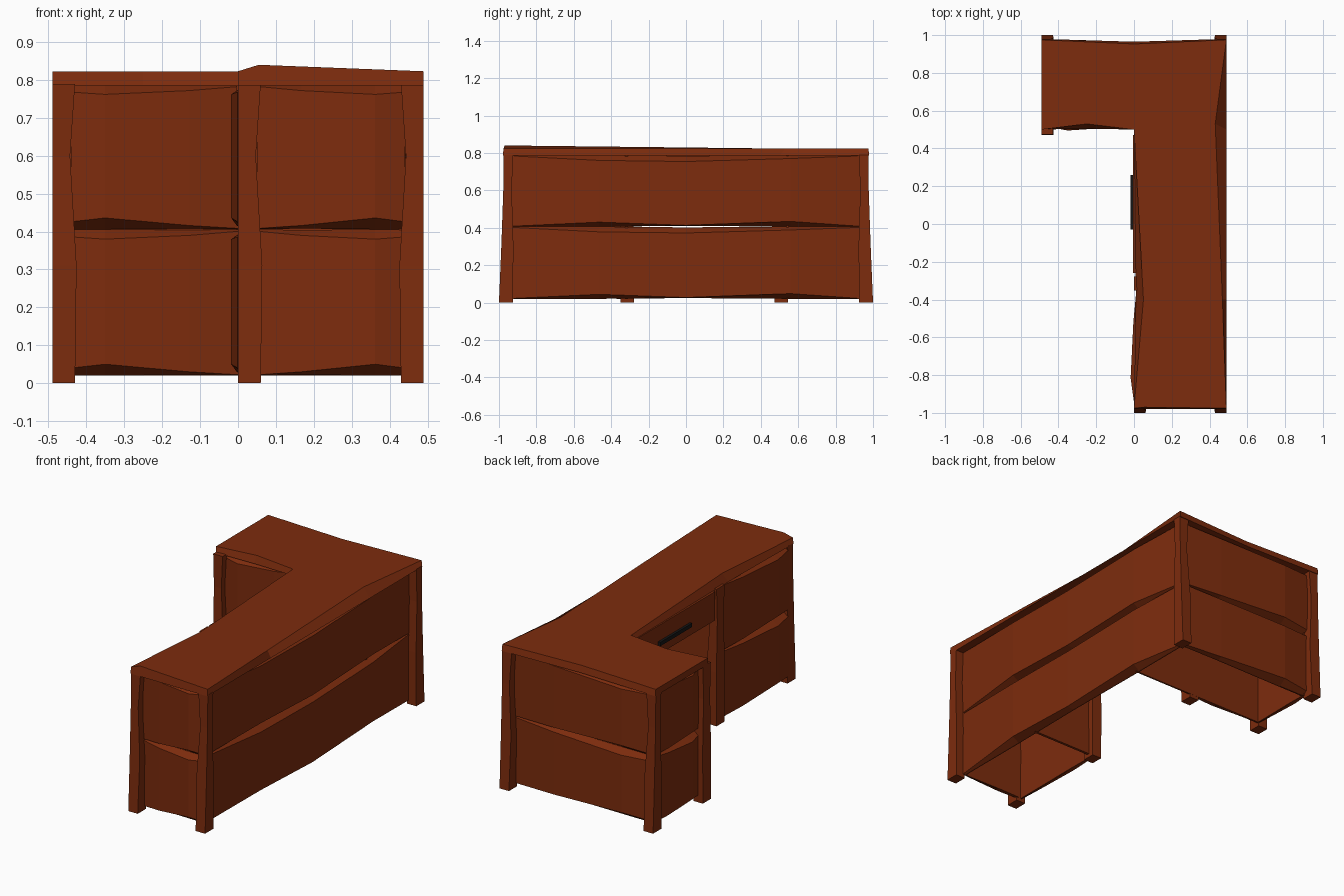
import bpy, bmesh
from mathutils import Vector

if "Cube" in bpy.data.objects:
    bpy.data.objects.remove(bpy.data.objects["Cube"])


def material(name, rgb):
    m = bpy.data.materials.new(name)
    m.diffuse_color = (*rgb, 1)
    m.use_nodes = True
    m.node_tree.nodes["Principled BSDF"].inputs["Base Color"].default_value = m.diffuse_color
    return m


WOOD = material("red brown wood", (0.205, 0.025, 0.004))
DARK = material("black metal", (0.008, 0.008, 0.008))


def loft(name, rings, mat=WOOD):
    """Closed solid through a row of equal-length point rings."""
    bm = bmesh.new()
    vs = [[bm.verts.new(p) for p in r] for r in rings]
    n = len(rings[0])
    for a, b in zip(vs, vs[1:]):
        for i in range(n):
            j = (i + 1) % n
            bm.faces.new((a[i], a[j], b[j], b[i]))
    bm.faces.new(vs[0][::-1])
    bm.faces.new(vs[-1])
    bmesh.ops.recalc_face_normals(bm, faces=bm.faces)
    me = bpy.data.meshes.new(name)
    bm.to_mesh(me)
    bm.free()
    me.materials.append(mat)
    ob = bpy.data.objects.new(name, me)
    bpy.context.collection.objects.link(ob)
    return ob


def box(name, x0, x1, y0, y1, z0, z1, mat=WOOD):
    return loft(name, [[(x0, y0, z), (x1, y0, z), (x1, y1, z), (x0, y1, z)]
                       for z in (z0, z1)], mat)


# Worktop: L outline, carved so the upper edge wanders inside the lower edge
lower = [(0, -.98), (.055, -.98), (.49, -.98), (.49, -.4), (.49, .5), (.49, .98),
         (0, .965), (-.49, .98), (-.49, .5), (-.25, .505), (0, .5), (.01, -.4)]
upper = [(0, -.975, .823), (.055, -.97, .84), (.489, -.975, .823), (.468, -.4, .823),
         (.43, .53, .823), (.489, .975, .823), (0, .953, .823), (-.49, .975, .823),
         (-.49, .5, .823), (-.25, .53, .823), (0, .5, .823), (.05, -.4, .823)]
loft("worktop", [[(x, y, .785) for x, y in lower], upper])

# Posts: hewn legs that splay at the foot and pinch at two heights
W = .03
posts = [("front_right_post", .46, -.965, -1), ("front_inner_post", .03, -.965, -1),
         ("back_right_post", .46, .965, 1), ("back_left_post", -.46, .965, 1),
         ("wing_front_post", -.46, .51, 0), ("inner_corner_post", .03, .51, 0),
         ("pedestal_post", .03, -.315, 0)]
for name, cx, cy, out in posts:
    rings = []
    for z, pinch, splay in ((0, 0, .035), (.31, -.004, .022), (.6, .013, .012), (.79, 0, .01)):
        sx = 1 if cx > .1 else -1
        xo, xi = cx + sx * W, cx - sx * (W - pinch)
        if out:
            yo, yi = out * (.965 + splay), out * (.925 + pinch * .5)
        else:
            yo, yi = cy - .036 + pinch * .5, cy + .036 - pinch * .5
        rings.append([(xo, yo, z), (xi, yo, z), (xi, yi, z), (xo, yi, z)])
    loft(name, rings)

# Plank carving: (position, lower bevel, upper bevel, bulge, gap) along the board
LONG = ((0, .002, .004, .2, 0), (.25, .024, .028, .95, 0), (.5, .003, .03, 1, .004),
        (.8, .028, .018, .9, 0), (1, .002, .004, .2, 0))
SHORT = ((0, .002, .005, .25, 0), (.3, .008, .014, .65, .002), (.8, .03, .026, 1, 0),
         (1, .02, .02, .6, 0))


def boards(name, p0, p1, wave=SHORT, depth=.042):
    """Two chamfered planks, one above the other; the outer side is right of p0 -> p1."""
    p0, p1 = Vector((*p0, 0)), Vector((*p1, 0))
    d = p1 - p0
    inward = Vector((-d.y, d.x, 0)).normalized()
    for label, z0, z1 in (("lower", .02, .406), ("upper", .406, .788)):
        rings = []
        for t, lo, hi, bulge, gap in wave:
            i = p0 + d * t + inward * depth
            o, b = i - inward * depth * bulge, i + inward * .008
            rings.append([(o.x, o.y, z0 + gap + lo), (o.x, o.y, z1 - gap - hi),
                          (i.x, i.y, z1 - gap), (b.x, b.y, z1 - gap),
                          (b.x, b.y, z0 + gap), (i.x, i.y, z0 + gap)])
        loft(f"{name}_{label}_board", rings)


boards("right_side", (.475, -.93), (.475, .93), LONG)
boards("back", (.44, .967), (-.44, .967))
boards("wing_end", (-.475, .935), (-.475, .54))
boards("wing_front", (-.44, .495), (.005, .495), [(1 - t, *r) for t, *r in SHORT][::-1])
boards("pedestal_front", (.05, -.97), (.44, -.97))
boards("pedestal_inner", (-.018, -.34), (-.018, -.935))

# Flat panels that close the sides of the knee hole
box("knee_hole_far_panel", -.43, .44, .537, .547, .02, .788)
box("knee_hole_near_panel", .05, .44, -.325, -.31, .02, .788)

# Drawer under the worktop with a dark pull bar
box("drawer", -.004, .40, -.26, .47, .62, .786)
box("drawer_pull", -.018, -.003, -.03, .26, .673, .695, DARK)
